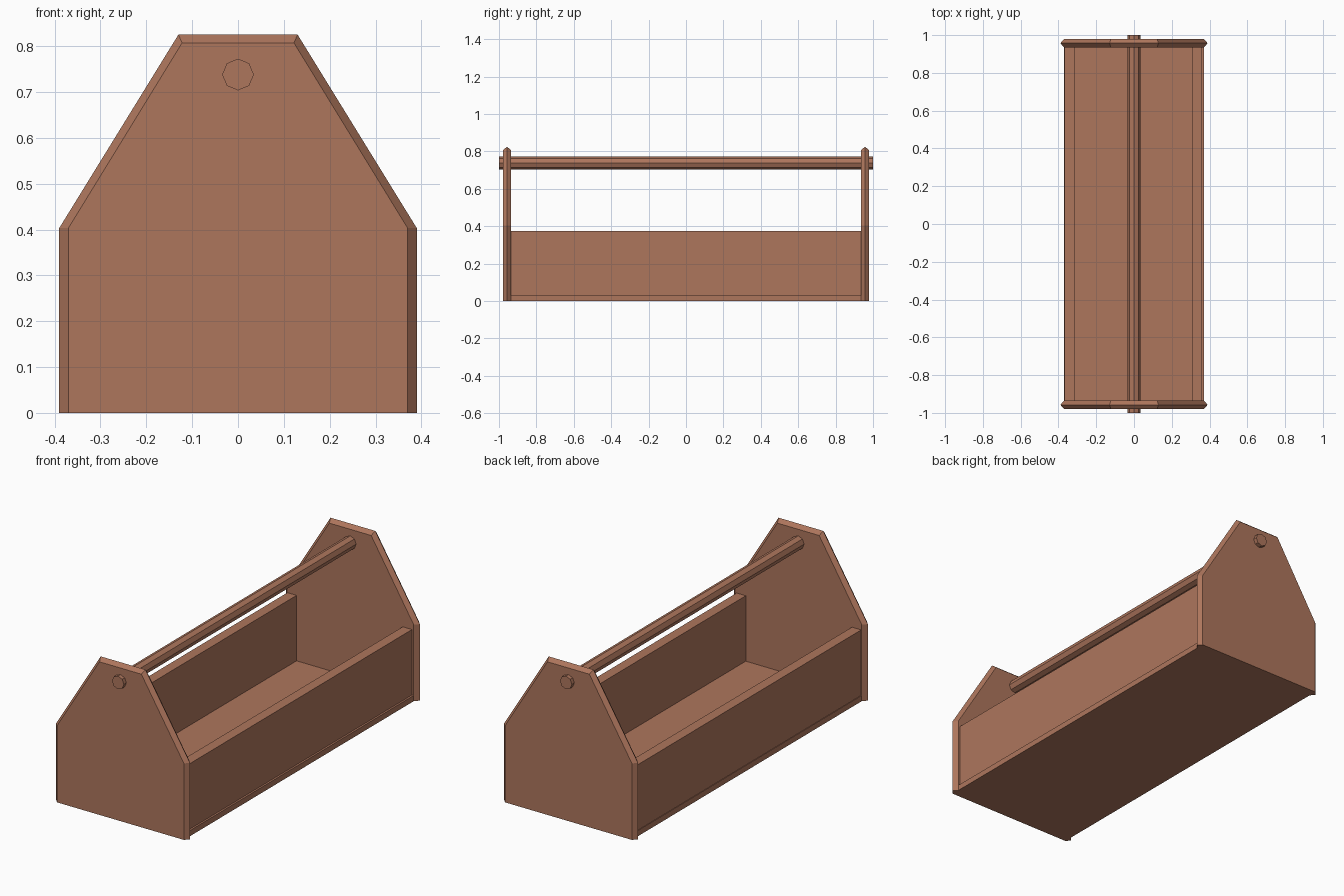
import bpy, bmesh, math

if "Cube" in bpy.data.objects:
    bpy.data.objects.remove(bpy.data.objects["Cube"])

# Single wood colour
wood = bpy.data.materials.new("brown wood")
wood.diffuse_color = (0.42, 0.18, 0.108, 1)
wood.use_nodes = True
wood.node_tree.nodes["Principled BSDF"].inputs["Base Color"].default_value = wood.diffuse_color


def finish(name, bm):
    bmesh.ops.recalc_face_normals(bm, faces=bm.faces)
    mesh = bpy.data.meshes.new(name)
    bm.to_mesh(mesh)
    bm.free()
    mesh.materials.append(wood)
    ob = bpy.data.objects.new(name, mesh)
    bpy.context.collection.objects.link(ob)
    return ob


def board(name, x0, x1, y0, y1, z0, z1):
    bm = bmesh.new()
    bmesh.ops.create_cube(bm, size=1)
    for v in bm.verts:
        v.co = ((x0 + x1) / 2 + v.co.x * (x1 - x0),
                (y0 + y1) / 2 + v.co.y * (y1 - y0),
                (z0 + z1) / 2 + v.co.z * (z1 - z0))
    return finish(name, bm)


def end_panel(name, y):
    # Gabled panel whose edge comes to a ridge halfway through its thickness
    flat = [(0.37, 0), (0.37, 0.403), (0.122, 0.807)]
    ridge = [(0.39, 0), (0.39, 0.403), (0.13, 0.825)]
    bm = bmesh.new()
    rings = []
    for half, dy in ((flat, -0.022), (ridge, 0), (flat, 0.022)):
        outline = half + [(-x, z) for x, z in reversed(half)]
        rings.append([bm.verts.new((x, y + dy, z)) for x, z in outline])
    for a, b in zip(rings, rings[1:]):
        for i in range(5):
            bm.faces.new((a[i], a[i + 1], b[i + 1], b[i]))
    bm.faces.new(rings[0])
    bm.faces.new(rings[2])
    # Flat underside
    bm.faces.new([r[0] for r in rings] + [r[-1] for r in reversed(rings)])
    return finish(name, bm)


# End panels
end_panel("front_end_panel", -0.957)
end_panel("back_end_panel", 0.957)

# Floor and side walls
board("floor", -0.37, 0.37, -0.937, 0.937, 0, 0.03)
board("left_wall", -0.367, -0.313, -0.937, 0.937, 0.03, 0.375)
board("right_wall", 0.306, 0.36, -0.937, 0.937, 0.03, 0.375)

# Octagonal carrying rod through both ends
bm = bmesh.new()
bmesh.ops.create_cone(bm, cap_ends=True, segments=8, radius1=0.0345,
                      radius2=0.0345, depth=2)
rod = finish("handle_rod", bm)
rod.rotation_euler = (math.radians(90), 0, 0)
rod.location = (0, 0, 0.738)
